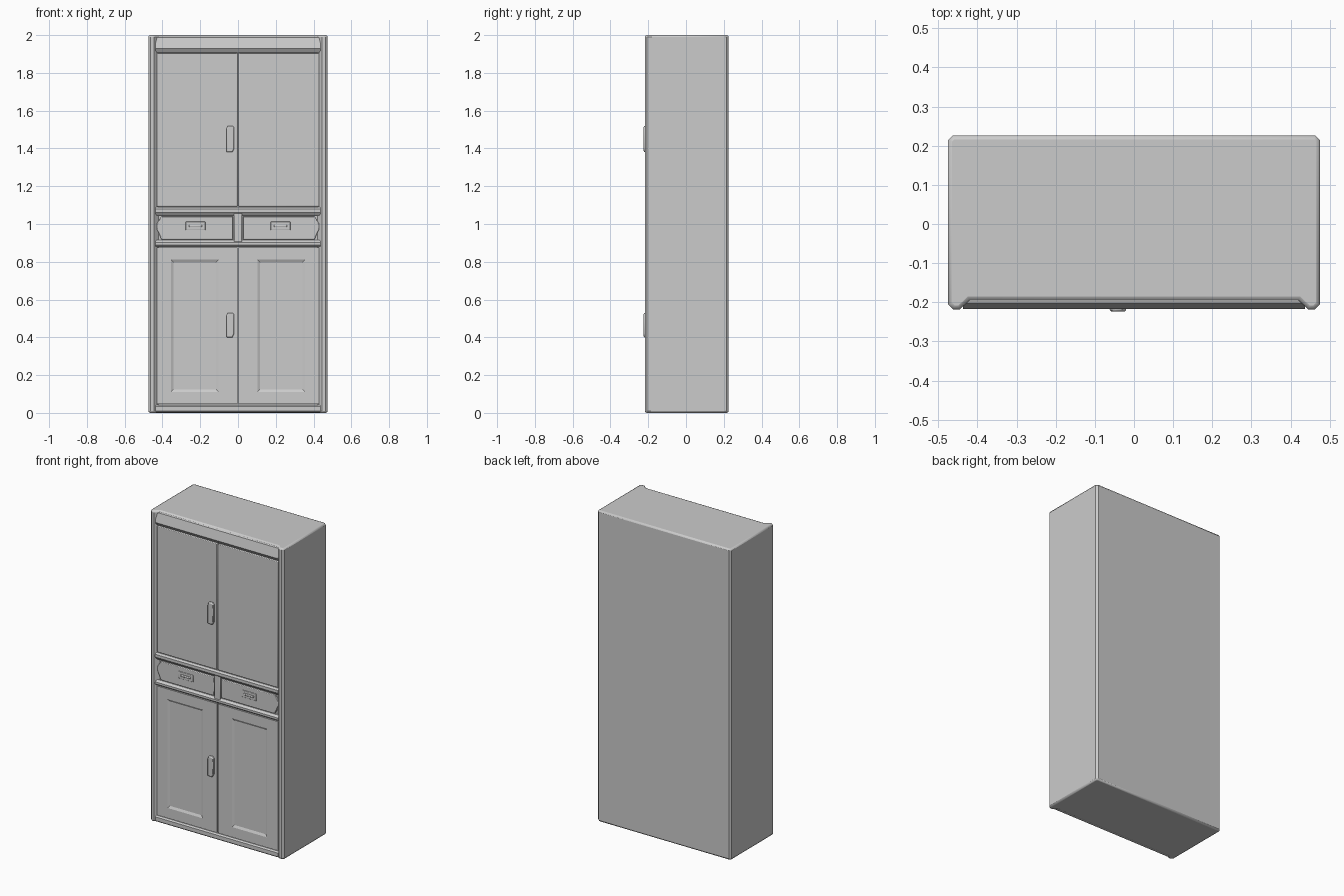
import bpy, bmesh
from mathutils import Vector

if "Cube" in bpy.data.objects:
    bpy.data.objects.remove(bpy.data.objects["Cube"])


def finish(bm, name, bevel=0.0, angle=0.5, segments=2):
    bmesh.ops.recalc_face_normals(bm, faces=bm.faces)
    mesh = bpy.data.meshes.new(name)
    bm.to_mesh(mesh)
    bm.free()
    ob = bpy.data.objects.new(name, mesh)
    bpy.context.collection.objects.link(ob)
    if bevel:
        mod = ob.modifiers.new("bevel", 'BEVEL')
        mod.width, mod.segments = bevel, segments
        mod.limit_method, mod.angle_limit = 'ANGLE', angle
    bpy.ops.object.select_all(action='DESELECT')
    ob.select_set(True)
    bpy.context.view_layer.objects.active = ob
    bpy.ops.object.shade_smooth_by_angle(angle=0.45)
    return ob


def prism(points, vector):
    """Extrude a closed outline along a vector."""
    bm = bmesh.new()
    face = bm.faces.new([bm.verts.new(p) for p in points])
    new = bmesh.ops.extrude_face_region(bm, geom=[face], use_keep_orig=True)
    bmesh.ops.translate(bm, vec=Vector(vector),
                        verts=[v for v in new['geom'] if isinstance(v, bmesh.types.BMVert)])
    bmesh.ops.recalc_face_normals(bm, faces=bm.faces)
    return bm


def front_slab(outline, y_front, y_back=-0.188):
    """Plate with an (x, z) outline facing the front."""
    return prism([(x, y_back, z) for x, z in outline], (0, y_front - y_back, 0))


def rect(x0, x1, z0, z1):
    return [(x0, z0), (x1, z0), (x1, z1), (x0, z1)]


def sink_panel(bm, margins, slope, depth):
    """Sink a rectangular panel into the front face; margins: left, right, bottom, top."""
    face = min(bm.faces, key=lambda f: f.calc_center_median().y)
    c = face.calc_center_median()
    bmesh.ops.inset_region(bm, faces=[face], thickness=0.01)
    left, right, low, high = margins
    xs = [v.co.x for v in bm.verts]
    zs = [v.co.z for v in bm.verts]
    x0, x1, z0, z1 = min(xs) + left, max(xs) - right, min(zs) + low, max(zs) - high
    for v in face.verts:
        v.co.x = x0 if v.co.x < c.x else x1
        v.co.z = z0 if v.co.z < c.z else z1
    bmesh.ops.inset_region(bm, faces=[face], thickness=slope, depth=-depth)


# Carcass: plan outline with side posts around a shallow front pocket
half = [(0.420, -0.195), (0.445, -0.218), (0.462, -0.218), (0.475, -0.206),
        (0.475, 0.214), (0.463, 0.226)]
plan = half + [(-x, y) for x, y in reversed(half)]
finish(prism([(x, y, 0) for x, y in plan], (0, 0, 2)), "carcass", 0.01, 1.2)

# Horizontal rails: (y, z) profiles run across the front
rails = {
    "top_rail": [(-0.17, 1.998), (-0.182, 1.998), (-0.203, 1.988), (-0.217, 1.928),
                 (-0.204, 1.908), (-0.17, 1.908)],
    "waist_rail": [(-0.17, 1.09), (-0.207, 1.09), (-0.217, 1.08), (-0.217, 1.062),
                   (-0.204, 1.045), (-0.17, 1.045)],
    "middle_rail": [(-0.17, 0.915), (-0.204, 0.915), (-0.217, 0.903), (-0.217, 0.89),
                    (-0.207, 0.88), (-0.17, 0.88)],
    "bottom_rail": [(-0.17, 0.042), (-0.207, 0.042), (-0.216, 0.034), (-0.216, 0.01),
                    (-0.207, 0.002), (-0.17, 0.002)],
}
for name, profile in rails.items():
    finish(prism([(-0.437, y, z) for y, z in profile], (0.874, 0, 0)), name)

# Divider between the drawers
finish(front_slab(rect(-0.022, 0.022, 0.90, 1.06), -0.213), "drawer_divider", 0.006)

for side, s in (("left", -1), ("right", 1)):
    # Upper door, plain
    x0, x1 = sorted((s * 0.003, s * 0.43))
    finish(front_slab(rect(x0, x1, 1.093, 1.906), -0.21),
           "upper_door_" + side, 0.004)

    # Lower door with sunken panel
    bm = front_slab(rect(x0, x1, 0.046, 0.876), -0.21)
    inner, outer = 0.10, 0.075
    sink_panel(bm, (outer, inner, 0.065, 0.065) if s < 0 else (inner, outer, 0.065, 0.065),
               0.02, 0.007)
    finish(bm, "lower_door_" + side)

    # Drawer front with clipped outer corners
    outline = [(s * x, z) for x, z in
               [(0.026, 0.918), (0.405, 0.918), (0.43, 0.975), (0.43, 1.0),
                (0.405, 1.04), (0.026, 1.04)]]
    finish(front_slab(outline, -0.207), "drawer_front_" + side, 0.004, 1.2)

    # Drawer pull: back plate and small grip
    cx = s * 0.225
    finish(front_slab(rect(cx - 0.052, cx + 0.052, 0.967, 1.012), -0.210),
           "drawer_plate_" + side, 0.003)
    finish(front_slab(rect(cx - 0.035, cx + 0.035, 0.983, 0.996), -0.217),
           "drawer_pull_" + side, 0.004)

# Door handles on the left doors
for name, z0, z1 in (("upper_door_handle", 1.38, 1.52), ("lower_door_handle", 0.40, 0.53)):
    bm = front_slab([(-0.062, z0), (-0.03, z0), (-0.02, z0 + 0.02), (-0.02, z1 - 0.01),
                     (-0.03, z1), (-0.055, z1), (-0.062, z1 - 0.02)], -0.224, -0.205)
    finish(bm, name, 0.006, 1.2)
